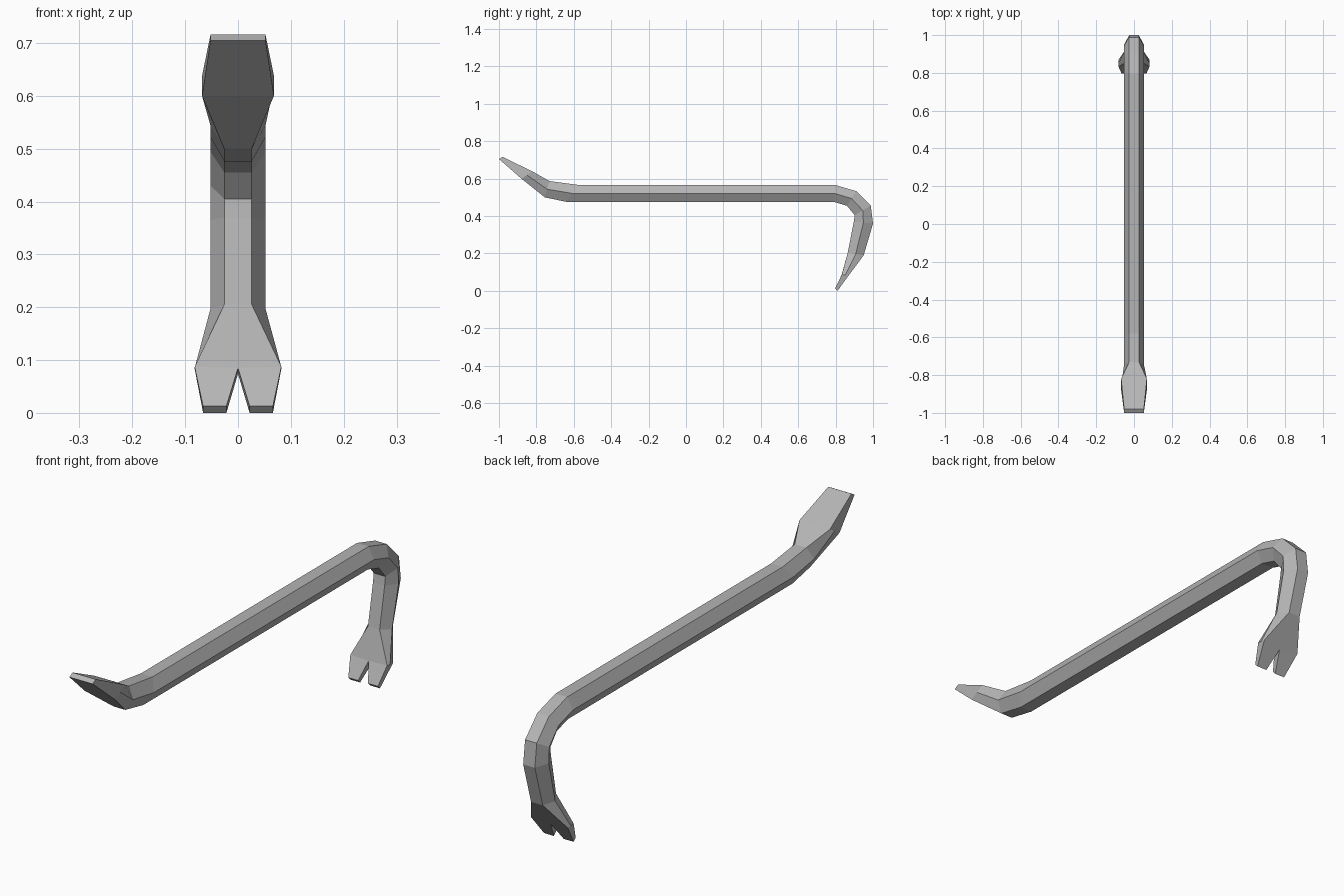
import bpy
import bmesh

cube = bpy.data.objects.get("Cube")
if cube:
    bpy.data.objects.remove(cube)

# Bar steel
steel = bpy.data.materials.new("grey steel")
steel.use_nodes = True
colour = (0.46, 0.46, 0.46, 1)
steel.diffuse_color = colour
steel.node_tree.nodes["Principled BSDF"].inputs["Base Color"].default_value = colour

FLAT, WIDE = 0.026, 0.052  # half widths of the hexagonal bar

# Sections from chisel to claw: outer (y, z), inner (y, z), flat and middle half widths
sections = [
    ((-0.98, 0.716), (-1.0, 0.705), WIDE, WIDE),
    ((-0.82, 0.638), (-0.88, 0.60), 0.068, 0.068),
    ((-0.73, 0.587), (-0.755, 0.50), FLAT, WIDE),
    ((-0.58, 0.567), (-0.64, 0.476), FLAT, WIDE),
    ((0.795, 0.567), (0.79, 0.476), FLAT, WIDE),
    ((0.91, 0.533), (0.86, 0.455), FLAT, WIDE),
    ((0.988, 0.455), (0.902, 0.405), FLAT, WIDE),
    ((1.0, 0.36), (0.897, 0.37), FLAT, WIDE),
    ((0.95, 0.19), (0.865, 0.205), FLAT, WIDE),
    ((0.87, 0.083), (0.833, 0.087), 0.082, 0.082),
]

bm = bmesh.new()


def vert(x, point):
    return bm.verts.new((x, *point))


def ring(outer, inner, flat, wide):
    """Hexagon with flats on the outer and inner sides of the bend."""
    mid = [(a + b) / 2 for a, b in zip(outer, inner)]
    return [vert(-flat, outer), vert(flat, outer), vert(wide, mid),
            vert(flat, inner), vert(-flat, inner), vert(-wide, mid)]


# Shaft, chisel and hook
rings = [ring(*s) for s in sections]
bm.faces.new(rings[0])

# Notch corners replace the middle of the last outer and inner edges
notch_out = vert(0, (0.862, 0.074))
notch_in = vert(0, (0.832, 0.085))
for a, b in zip(rings, rings[1:]):
    for i in range(6):
        j = (i + 1) % 6
        corners = [a[i], a[j], b[j], b[i]]
        if b is rings[-1] and i in (0, 3):
            corners.insert(3, notch_out if i == 0 else notch_in)
        bm.faces.new(corners)

# Two claw prongs
last = rings[-1]
tip_out, tip_in = (0.81, 0.0), (0.797, 0.013)
for side, (top, mid, low) in ((1, (1, 2, 3)), (-1, (0, 5, 4))):
    far_out, near_out = (vert(side * x, tip_out) for x in (0.066, 0.022))
    far_in, near_in = (vert(side * x, tip_in) for x in (0.066, 0.022))
    for face in ((notch_out, last[top], far_out, near_out),
                 (notch_in, near_in, far_in, last[low]),
                 (last[top], last[mid], last[low], far_in, far_out),
                 (notch_out, near_out, near_in, notch_in),
                 (near_out, far_out, far_in, near_in)):
        bm.faces.new(face)

bmesh.ops.recalc_face_normals(bm, faces=bm.faces)
mesh = bpy.data.meshes.new("pry_bar")
bm.to_mesh(mesh)
bm.free()
mesh.materials.append(steel)
bpy.context.collection.objects.link(bpy.data.objects.new("pry_bar", mesh))
